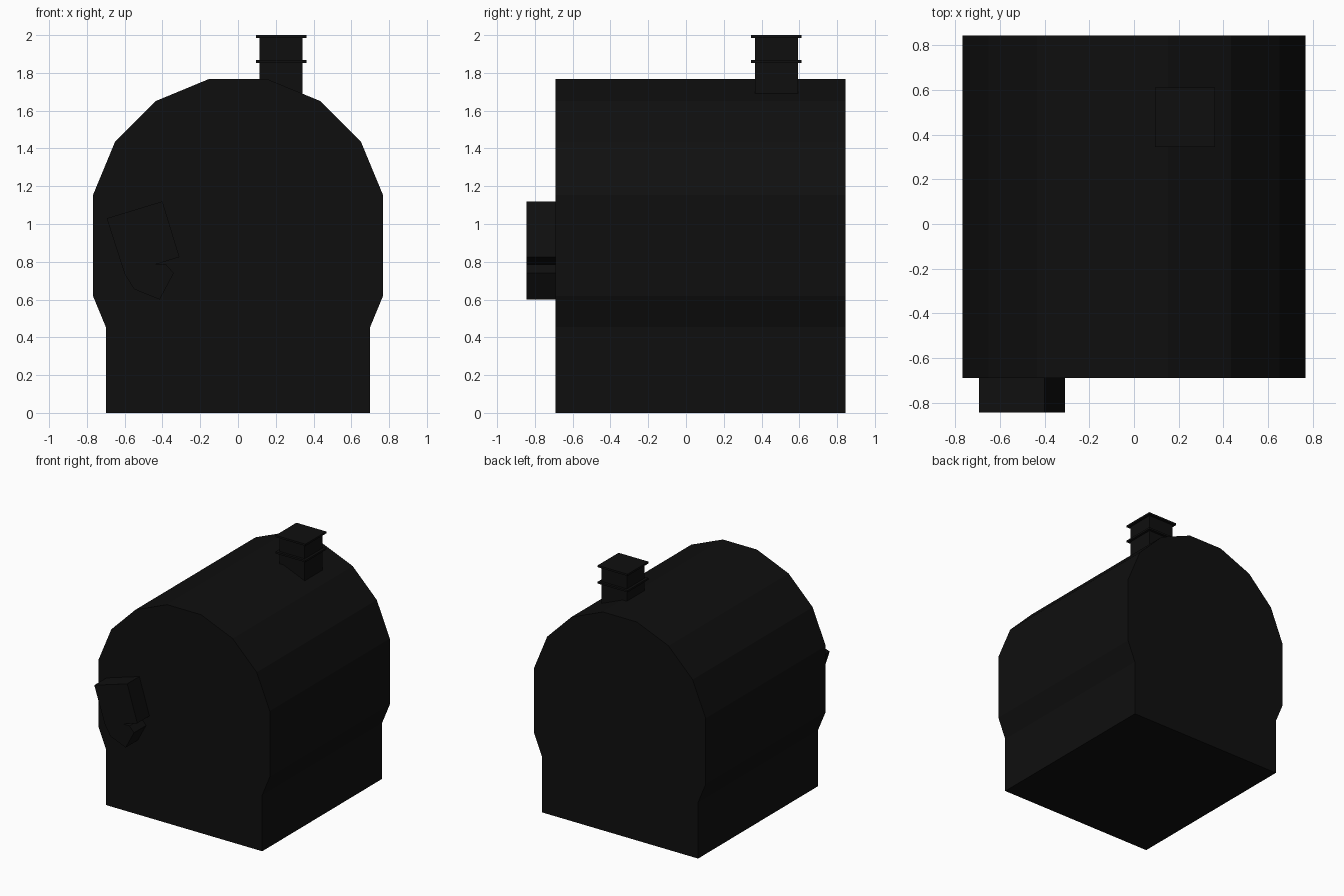
import bpy, math

if "Cube" in bpy.data.objects:
    bpy.data.objects.remove(bpy.data.objects["Cube"])

black = bpy.data.materials.new("near_black")
black.diffuse_color = (0.0048, 0.0048, 0.0048, 1)
black.use_nodes = True
black.node_tree.nodes["Principled BSDF"].inputs["Base Color"].default_value = black.diffuse_color


def extrude(name, profile, y0, y1):
    """Closed x-z profile extruded along y, flat faces."""
    n = len(profile)
    verts = [(x, y, z) for y in (y0, y1) for x, z in profile]
    faces = [tuple(range(n)), tuple(reversed(range(n, 2 * n)))]
    faces += [(i, i + n, (i + 1) % n + n, (i + 1) % n) for i in range(n)]
    me = bpy.data.meshes.new(name)
    me.from_pydata(verts, [], faces)
    me.materials.append(black)
    ob = bpy.data.objects.new(name, me)
    bpy.context.collection.objects.link(ob)
    return ob


def box(name, x0, x1, y0, y1, z0, z1):
    return extrude(name, [(x0, z0), (x1, z0), (x1, z1), (x0, z1)], y0, y1)


# arched body: straight base, slight bulge, 16-sided arch on top
right = [(0.70, 0.0), (0.70, 0.455), (0.768, 0.62)]
right += [(0.783 * math.cos(math.radians(a)), 1.0 + 0.783 * math.sin(math.radians(a)))
          for a in (11.25, 33.75, 56.25, 78.75)]
extrude("body", right + [(-x, z) for x, z in reversed(right)], -0.69, 0.845)

# tilted block on the front, with a notch on its right side
extrude("front_block", [(-0.695, 1.03), (-0.60, 0.735), (-0.55, 0.655), (-0.415, 0.60),
                        (-0.34, 0.74), (-0.38, 0.785), (-0.44, 0.785),
                        (-0.31, 0.825), (-0.40, 1.12)], -0.845, -0.685)

# square chimney with two thin rims
box("chimney", 0.115, 0.342, 0.365, 0.592, 1.60, 1.995)
for i, z in enumerate((1.853, 1.985)):
    box(f"chimney_rim_{i + 1}", 0.095, 0.362, 0.345, 0.612, z, z + 0.015)
